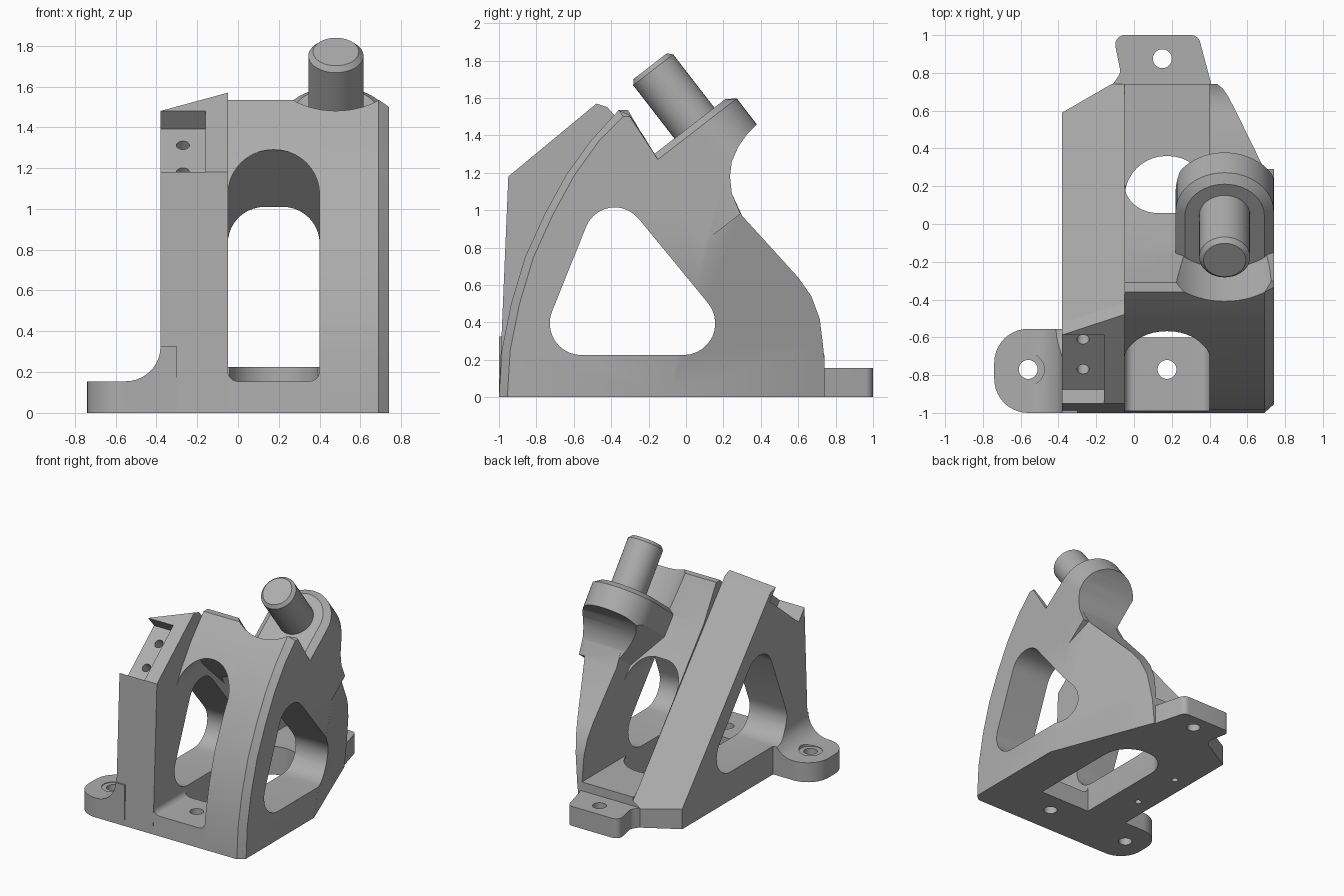
import bpy, bmesh
from math import sin, cos, tan, pi, radians
from mathutils import Vector, Matrix

if "Cube" in bpy.data.objects:
    bpy.data.objects.remove(bpy.data.objects["Cube"])

GREY = (0.42, 0.42, 0.42, 1)
metal = bpy.data.materials.new("cast_grey")
metal.use_nodes = True
metal.diffuse_color = GREY
metal.node_tree.nodes["Principled BSDF"].inputs["Base Color"].default_value = GREY


def loft(name, sections, matrix=None):
    """Closed solid through matching outlines."""
    bm = bmesh.new()
    rings = [[bm.verts.new(p) for p in s] for s in sections]
    n = len(rings[0])
    for a, b in zip(rings, rings[1:]):
        for i in range(n):
            j = (i + 1) % n
            bm.faces.new((a[i], a[j], b[j], b[i]))
    bm.faces.new(rings[0])
    bm.faces.new(rings[-1])
    bmesh.ops.recalc_face_normals(bm, faces=bm.faces)
    mesh = bpy.data.meshes.new(name)
    bm.to_mesh(mesh)
    bm.free()
    if matrix:
        mesh.transform(matrix)
    mesh.materials.append(metal)
    ob = bpy.data.objects.new(name, mesh)
    bpy.context.collection.objects.link(ob)
    return ob


def prism(name, pts, axis, lo, hi):
    """Extrude a flat outline along x, y or z."""
    def place(p, h):
        q = list(p)
        q.insert(axis, h)
        return q
    return loft(name, [[place(p, h) for p in pts] for h in (lo, hi)])


def rounded(corners):
    """Outline from (u, v, radius) corners."""
    out = []
    n = len(corners)
    for i, (u, v, r) in enumerate(corners):
        p = Vector((u, v))
        if r == 0:
            out.append(p)
            continue
        a = (Vector(corners[i - 1][:2]) - p).normalized()
        b = (Vector(corners[(i + 1) % n][:2]) - p).normalized()
        half = a.angle(b) / 2
        c = p + (a + b).normalized() * (r / sin(half))
        s, e = p + a * (r / tan(half)) - c, p + b * (r / tan(half)) - c
        sweep = pi - 2 * half
        for k in range(11):
            t = k / 10
            out.append(c + (s * sin((1 - t) * sweep) + e * sin(t * sweep)) / sin(sweep))
    return out


def circle(u, v, r, n=40):
    return [(u + r * cos(2 * pi * i / n), v + r * sin(2 * pi * i / n)) for i in range(n)]


def slice_off(ob, point, normal):
    """Remove everything on the normal side of a plane."""
    bm = bmesh.new()
    bm.from_mesh(ob.data)
    bmesh.ops.bisect_plane(bm, geom=bm.verts[:] + bm.edges[:] + bm.faces[:], plane_co=point,
                           plane_no=Vector(normal).normalized(), clear_outer=True)
    bmesh.ops.holes_fill(bm, edges=[e for e in bm.edges if e.is_boundary], sides=0)
    bmesh.ops.recalc_face_normals(bm, faces=bm.faces)
    bm.to_mesh(ob.data)
    bm.free()


def combine(ob, other, op):
    mod = ob.modifiers.new(op, 'BOOLEAN')
    mod.operation, mod.solver, mod.object = op, 'EXACT', other
    bpy.context.view_layer.objects.active = ob
    bpy.ops.object.modifier_apply(modifier=mod.name)
    bpy.data.objects.remove(other)


# Frame of the tilted boss and pin
TILT = Matrix.Translation((0.48, 0.066, 1.438)) @ Matrix.Rotation(radians(37.7), 4, 'X')

# Curved front wall with sloping back, in the middle
front = [(-1, 0), (-0.985, 0.25), (-0.935, 0.5), (-0.86, 0.75), (-0.755, 0.98),
         (-0.64, 1.19), (-0.51, 1.37), (-0.36, 1.535)]
back = [(-0.31, 1.535), (-0.15, 1.26), (0.71, 0.225), (0.74, 0.225), (0.74, 0)]
body = prism("bracket_body", front + back, 0, -0.05, 0.4)

# Right arm carrying the boss, with chamfered front edge
arm_back = [(-0.31, 1.535), (-0.15, 1.27), (0.06, 1.433), (0.225, 1.22), (0.24, 1.1), (0.3, 0.97),
            (0.6, 0.64), (0.67, 0.54), (0.715, 0.42), (0.73, 0.3), (0.74, 0.2), (0.74, 0)]
full = front + arm_back
slim = [(y + 0.045, z) for y, z in front[:-1]] + [(-0.335, 1.5)] + [(-0.3, 1.5)] + arm_back[1:]
arm = loft("arm", [[(x, y, z) for y, z in o] for x, o in ((0.4, full), (0.69, full), (0.74, slim))])
slice_off(arm, (0.74, -0.1, 0), (1, 0.38, -0.1))
combine(body, arm, 'UNION')

# Left block, with faceted top
block = prism("block", [(-1, 0), (-0.95, 1.18), (-0.43, 1.61), (-0.38, 1.61),
                        (0.8, 0.225), (0.8, 0)], 0, -0.38, -0.05)
slice_off(block, (-0.05, -0.42, 1.55), (-0.63, 1.17, 1))
slice_off(block, (-0.05, -0.48, 1.57), (-0.38, 0.33, 1))
slice_off(block, (-0.12, 0.74, 0), (-0.15, 0.26, 0))
slice_off(block, (0, 0.74, 0), (0, 1, 0))
combine(body, block, 'UNION')

# Scooped clearance around the pin
scoop = loft("scoop", [[(u, v, h) for u, v in circle(0, 0, 0.35, 64)] for h in (0.0, 0.8)], TILT)
combine(body, scoop, 'DIFFERENCE')


# Boss column, round at the back and necked underneath
def tongue(r, h):
    arc = [(r * cos(pi * i / 24), r * sin(pi * i / 24), h) for i in range(25)]
    return [(r, -0.34, h)] + arc + [(-r, -0.34, h)]


boss = loft("boss", [tongue(0.21, 0.035), tongue(0.26, 0), tongue(0.26, -0.5)], TILT)
slice_off(boss, TILT @ Vector((-0.26, 0, -0.175)), TILT.to_3x3() @ Vector((-0.275, 0, -0.18)))
neck = prism("neck", [(-0.6, 0.8), (-0.6, 1.9), (0.5, 1.9), (0.5, 1.56), (0.39, 1.47), (0.33, 1.41),
                      (0.28, 1.34), (0.245, 1.26), (0.235, 1.18), (0.245, 1.09), (0.3, 0.96),
                      (0.3, 0.8)], 0, 0.1, 0.9)
combine(boss, neck, 'INTERSECT')
combine(body, boss, 'UNION')

# Left foot with fillet, rounded in plan
fillet = [(-0.55 + 0.17 * sin(a), 0.325 - 0.17 * cos(a)) for a in (i * pi / 20 for i in range(11))]
foot = prism("left_foot", [(-0.8, 0), (-0.8, 0.155)] + fillet + [(-0.3, 0.325), (-0.3, 0)], 1, -1.1, -0.5)
plan = rounded([(-0.74, -1, 0.18), (-0.2, -1, 0), (-0.2, -0.555, 0), (-0.74, -0.555, 0.18)])
combine(foot, prism("plan", plan, 2, -0.1, 0.6), 'INTERSECT')
combine(body, foot, 'UNION')

# Back foot
tab = rounded([(-0.14, 0.7, 0), (-0.07, 0.8, 0.06), (-0.11, 1, 0.05), (0.34, 1, 0.05), (0.42, 0.7, 0)])
combine(body, prism("back_foot", tab, 2, 0, 0.155), 'UNION')

# Side window through everything
window = rounded([(-0.81, 0.225, 0.17), (0.346, 0.225, 0.17), (-0.43, 1.17, 0.165)])
combine(body, prism("window", window, 0, -0.9, 0.9), 'DIFFERENCE')

# Front arch, rear opening and floor slot
arch = prism("arch", rounded([(-0.05, 0.155, 0.05), (0.4, 0.155, 0.05),
                              (0.4, 1.29, 0.22), (-0.05, 1.29, 0.22)]), 1, -1.2, 0.2)
slice_off(arch, (0, -0.3, 1.05), (0, 0.68, 0.73))
combine(body, arch, 'DIFFERENCE')
rear = rounded([(-0.05, 0.225, 0), (0.4, 0.225, 0), (0.4, 1.01, 0.18), (-0.05, 1.01, 0.18)])
combine(body, prism("rear", rear, 1, -0.6, 1.2), 'DIFFERENCE')
slot = rounded([(-0.05, -0.6, 0), (0.4, -0.6, 0), (0.4, 0.36, 0.22), (-0.05, 0.36, 0.22)])
combine(body, prism("slot", slot, 2, -0.2, 0.4), 'DIFFERENCE')

# Tilted pocket in the block with two screw holes
SEAT = Matrix.Translation((-0.27, -0.95, 1.18)) @ Matrix.Rotation(radians(39.7), 4, 'X')
pocket = [(-0.2, 0), (0.11, 0), (0.11, 0.47), (-0.2, 0.47)]
combine(body, loft("pocket", [[(u, v, h) for u, v in pocket] for h in (-0.115, 0.3)], SEAT), 'DIFFERENCE')
for v in (0.14, 0.345):
    hole = loft("hole", [[(a, b, h) for a, b in circle(0, v, 0.032, 24)] for h in (-0.3, 0)], SEAT)
    combine(body, hole, 'DIFFERENCE')

# Bolt holes, spot face and blind holes underneath
for x, y, r, lo, hi in ((0.175, -0.77, 0.05, -0.1, 0.2), (0.15, 0.875, 0.05, -0.1, 0.3),
                        (-0.56, -0.77, 0.05, -0.1, 0.3), (-0.56, -0.77, 0.085, 0.15, 0.4),
                        (-0.25, -0.25, 0.025, -0.1, 0.12), (-0.25, 0.18, 0.025, -0.1, 0.12)):
    combine(body, prism("hole", circle(x, y, r), 2, lo, hi), 'DIFFERENCE')

# Chamfered pin
pin = loft("pin", [[(u, v, h) for u, v in circle(0, 0, r, 48)]
                   for r, h in ((0.135, -0.05), (0.135, 0.395), (0.112, 0.42))], TILT)

for ob in (body, pin):
    bpy.ops.object.select_all(action='DESELECT')
    ob.select_set(True)
    bpy.context.view_layer.objects.active = ob
    bpy.ops.object.shade_smooth_by_angle(angle=radians(25))
